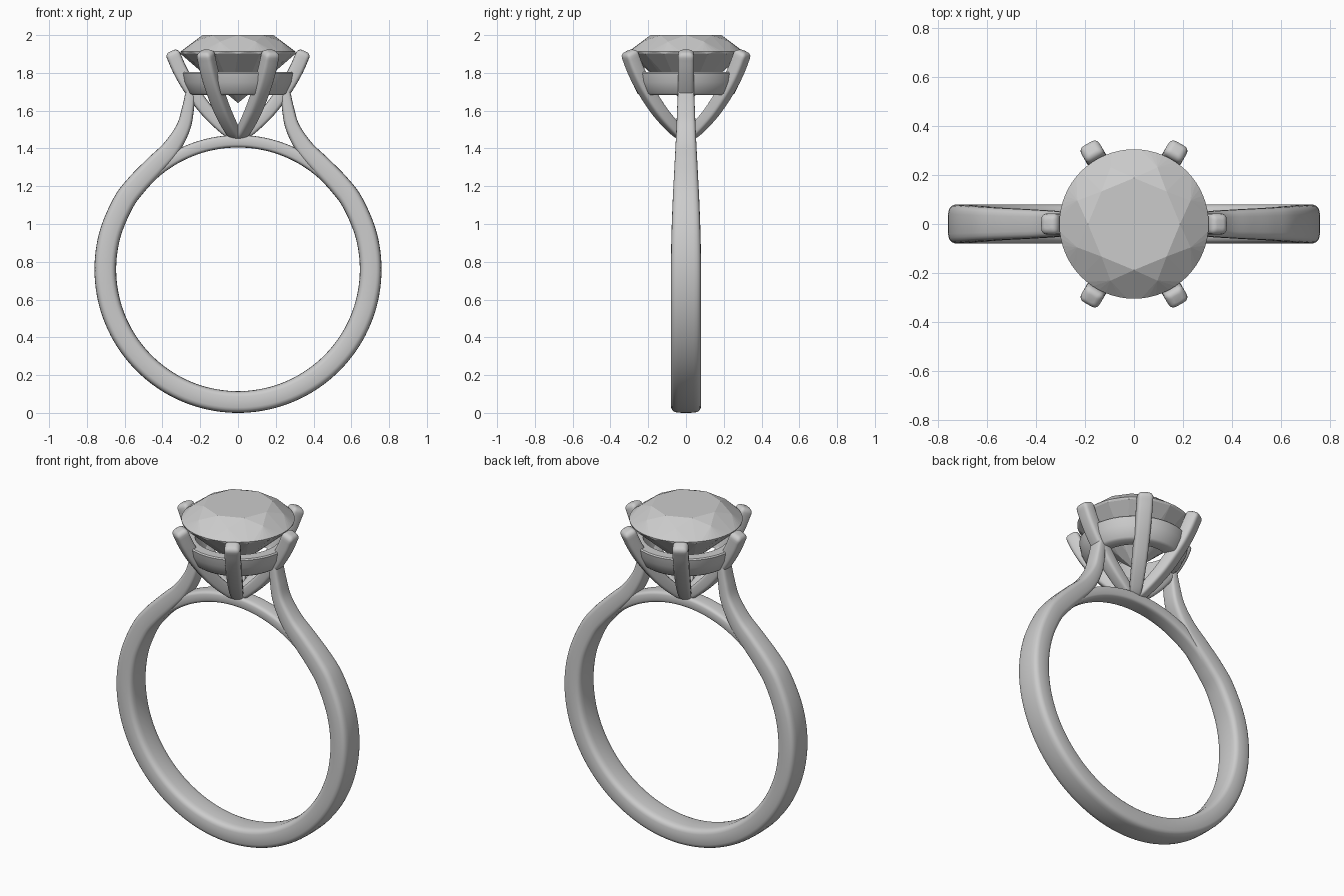
import bpy, bmesh
from math import sin, cos, pi, radians, copysign
from mathutils import Vector, Matrix

if "Cube" in bpy.data.objects:
    bpy.data.objects.remove(bpy.data.objects["Cube"])


def finish(name, bm, smooth=True):
    bmesh.ops.recalc_face_normals(bm, faces=bm.faces)
    me = bpy.data.meshes.new(name)
    bm.to_mesh(me)
    bm.free()
    ob = bpy.data.objects.new(name, me)
    bpy.context.collection.objects.link(ob)
    if smooth:
        bpy.ops.object.select_all(action='DESELECT')
        ob.select_set(True)
        bpy.context.view_layer.objects.active = ob
        bpy.ops.object.shade_smooth_by_angle(angle=radians(40))
    return ob


def spline(pts, steps):
    # Catmull-Rom through 4D control points
    p = [Vector(q) for q in pts]
    p = [p[0] * 2 - p[1]] + p + [p[-1] * 2 - p[-2]]
    out = []
    for i in range(1, len(p) - 2):
        a, b, c, d = p[i - 1:i + 3]
        for k in range(steps):
            t = k / steps
            out.append((b * 2 + (c - a) * t + (a * 2 - b * 5 + c * 4 - d) * t * t
                        + (b * 3 - a - c * 3 + d) * t ** 3) / 2)
    return out + [p[-2]]


def loft(name, pts, steps=6, turn=0, round_end=0, n=24, power=0.5):
    # sweep a rounded rectangle along (x, z, half thickness, half width)
    st = spline(pts, steps)
    if round_end:
        d = (st[-1] - st[-2]).xy.normalized() * round_end
        e = st[-1].copy()
        for a in (25, 50, 70, 85):
            s, c = sin(radians(a)), 1 - round_end * (1 - cos(radians(a))) / e[2]
            st.append(Vector((e[0] + d.x * s, e[1] + d.y * s, e[2] * c, e[3] * c)))
    bm = bmesh.new()
    rings = []
    for i, s in enumerate(st):
        d = (st[min(i + 1, len(st) - 1)] - st[max(i - 1, 0)]).xy.normalized()
        ring = []
        for k in range(n):
            a = 2 * pi * k / n
            u = copysign(abs(cos(a)) ** power, cos(a)) * s[2]
            v = copysign(abs(sin(a)) ** power, sin(a)) * s[3]
            ring.append(bm.verts.new((s[0] + d.y * u, v, s[1] - d.x * u)))
        rings.append(ring)
    for r, q in zip(rings, rings[1:]):
        for k in range(n):
            bm.faces.new((r[k], r[(k + 1) % n], q[(k + 1) % n], q[k]))
    bm.faces.new(rings[0])
    bm.faces.new(rings[-1])
    bm.transform(Matrix.Rotation(turn, 4, 'Z'))
    return finish(name, bm)


# band with shoulders rising to the setting
CZ = 0.76
half = [(0.7025 * cos(radians(a)), CZ + 0.7025 * sin(radians(a)), 0.0575, 0.08 if a < 10 else 0.077)
        for a in range(-75, 16, 15)]
half += [(0.608, 1.111, 0.057, 0.071), (0.535, 1.21, 0.056, 0.066), (0.44, 1.31, 0.053, 0.061),
         (0.355, 1.40, 0.047, 0.056), (0.29, 1.51, 0.038, 0.051), (0.265, 1.61, 0.032, 0.047),
         (0.252, 1.70, 0.025, 0.043)]
mirror = [(-x, z, t, w) for x, z, t, w in reversed(half)]
loft("band", mirror + [(0, CZ - 0.7025, 0.0575, 0.08)] + half)

# inner bridge closing the finger hole under the setting
loft("bridge", [(0.678 * cos(radians(a)), CZ + 0.678 * sin(radians(a)), 0.033, 0.05)
                for a in range(40, 141, 10)])

# six curved prongs
for i in range(6):
    loft(f"prong_{i + 1}", [(0.008, 1.45, 0.015, 0.022), (0.06, 1.495, 0.03, 0.034),
                            (0.16, 1.595, 0.035, 0.04), (0.25, 1.715, 0.037, 0.042),
                            (0.305, 1.81, 0.038, 0.043), (0.342, 1.893, 0.038, 0.043)],
         turn=i * pi / 3, round_end=0.025)

# tapered seat ring between the prongs
bm = bmesh.new()
prof = [(0.232, 1.805), (0.288, 1.805), (0.294, 1.798), (0.285, 1.75), (0.258, 1.692),
        (0.245, 1.682), (0.19, 1.682)]
N = 64
rows = [[bm.verts.new((r * cos(2 * pi * k / N), r * sin(2 * pi * k / N), z)) for k in range(N)]
        for r, z in prof]
for j in range(len(rows)):
    a, b = rows[j], rows[(j + 1) % len(rows)]
    for k in range(N):
        bm.faces.new((a[k], a[(k + 1) % N], b[(k + 1) % N], b[k]))
finish("seat_ring", bm)

# faceted round stone: hull of table, crown, girdle, pavilion and culet points
bm = bmesh.new()
for count, r, z, off in [(8, 0.188, 2.0, 0), (8, 0.25, 1.965, 0.5), (64, 0.305, 1.912, 0),
                         (16, 0.303, 1.9, 0), (8, 0.08, 1.702, 0.5), (1, 0, 1.64, 0)]:
    for k in range(count):
        a = 2 * pi * (k + off) / count
        bm.verts.new((r * cos(a), r * sin(a), z))
bmesh.ops.convex_hull(bm, input=bm.verts)
bmesh.ops.dissolve_limit(bm, angle_limit=radians(1), verts=bm.verts, edges=bm.edges)
finish("stone", bm, smooth=False)
